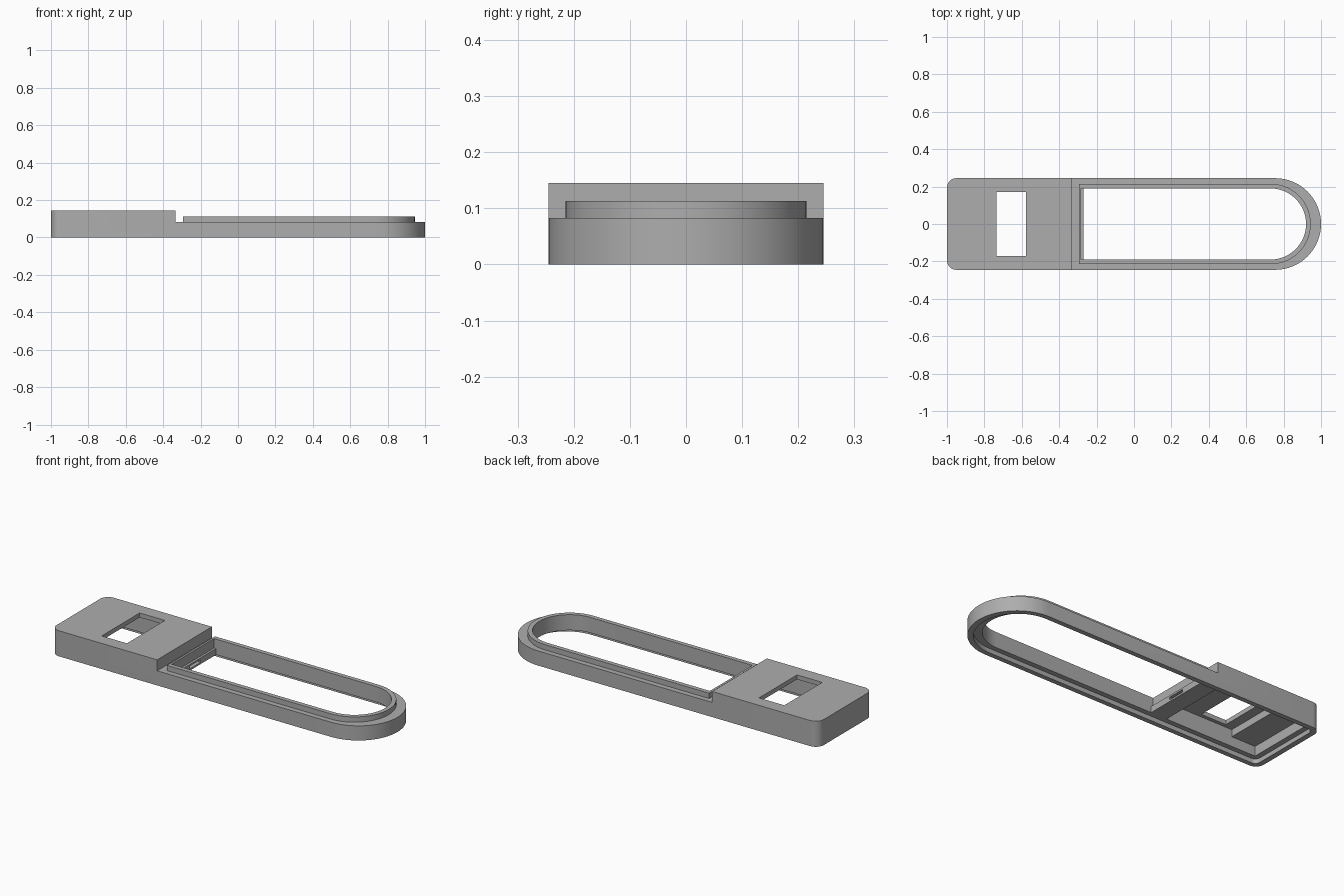
import bpy, bmesh, math

cube = bpy.data.objects.get("Cube")
if cube:
    bpy.data.objects.remove(cube, do_unlink=True)

grey = bpy.data.materials.new("matte grey")
grey.use_nodes = True
colour = (0.42, 0.42, 0.42, 1)
grey.diffuse_color = colour
grey.node_tree.nodes["Principled BSDF"].inputs["Base Color"].default_value = colour


def prism(name, points, z0, z1):
    """Extrude a closed outline from z0 to z1."""
    bm = bmesh.new()
    face = bm.faces.new([bm.verts.new((x, y, z0)) for x, y in points])
    top = bmesh.ops.extrude_face_region(bm, geom=[face])["geom"]
    verts = [v for v in top if isinstance(v, bmesh.types.BMVert)]
    bmesh.ops.translate(bm, verts=verts, vec=(0, 0, z1 - z0))
    bmesh.ops.recalc_face_normals(bm, faces=bm.faces)
    mesh = bpy.data.meshes.new(name)
    bm.to_mesh(mesh)
    bm.free()
    mesh.materials.append(grey)
    ob = bpy.data.objects.new(name, mesh)
    bpy.context.collection.objects.link(ob)
    return ob


def arc(cx, cy, r, a0, a1, n):
    angles = [math.radians(a0 + (a1 - a0) * i / n) for i in range(n + 1)]
    return [(cx + r * math.cos(a), cy + r * math.sin(a)) for a in angles]


def tongue(x0, x1, half, corner=0):
    """Outline with a half-round right end and optional rounded left corners."""
    pts = arc(x1 - half, 0, half, -90, 90, 32)
    if corner:
        pts += arc(x0 + corner, half - corner, corner, 90, 180, 8)
        pts += arc(x0 + corner, corner - half, corner, 180, 270, 8)
    else:
        pts += [(x0, half), (x0, -half)]
    return pts


def box(name, x0, x1, half, z0, z1):
    return prism(name, [(x0, -half), (x1, -half), (x1, half), (x0, half)], z0, z1)


def cut(target, cutter):
    cutter.hide_render = True
    mod = target.modifiers.new("cut", 'BOOLEAN')
    mod.operation = 'DIFFERENCE'
    mod.solver = 'EXACT'
    mod.object = cutter
    bpy.context.view_layer.objects.active = target
    bpy.ops.object.modifier_apply(modifier=mod.name)
    bpy.data.objects.remove(cutter, do_unlink=True)


# Full-height body with rounded ends
body = prism("case_body", tongue(-1, 1, 0.245, 0.05), 0, 0.145)

# Lowered frame, leaving a raised lip around the opening
step = box("step_cutter", -0.335, 1.1, 0.4, 0.083, 0.3)
cut(step, prism("lip_shape", tongue(-0.295, 0.945, 0.215), 0.05, 0.113))
cut(body, step)

# Long opening, with a small shelf on its crossbar
cut(body, prism("opening_cutter", tongue(-0.27, 0.92, 0.19), -0.1, 0.3))
cut(body, box("shelf_cutter", -0.283, -0.2, 0.19, 0.06, 0.3))
cut(body, box("notch_cutter", -0.31, -0.2, 0.05, 0.035, 0.05))

# Underside rebate for a cover
cut(body, prism("rebate_cutter", tongue(-0.97, 0.968, 0.218, 0.03), -0.1, 0.025))

# Pockets under the raised block, deep one and shallow one
cut(body, box("deep_pocket_cutter", -0.79, -0.37, 0.19, -0.1, 0.12))
cut(body, box("shallow_pocket_cutter", -0.94, -0.78, 0.19, -0.1, 0.08))

# Window through the block
cut(body, box("window_cutter", -0.735, -0.577, 0.17, -0.1, 0.3))

# Smooth the round ends and keep the edges sharp
bpy.ops.object.select_all(action='DESELECT')
body.select_set(True)
bpy.context.view_layer.objects.active = body
bpy.ops.object.shade_smooth_by_angle(angle=math.radians(30))
